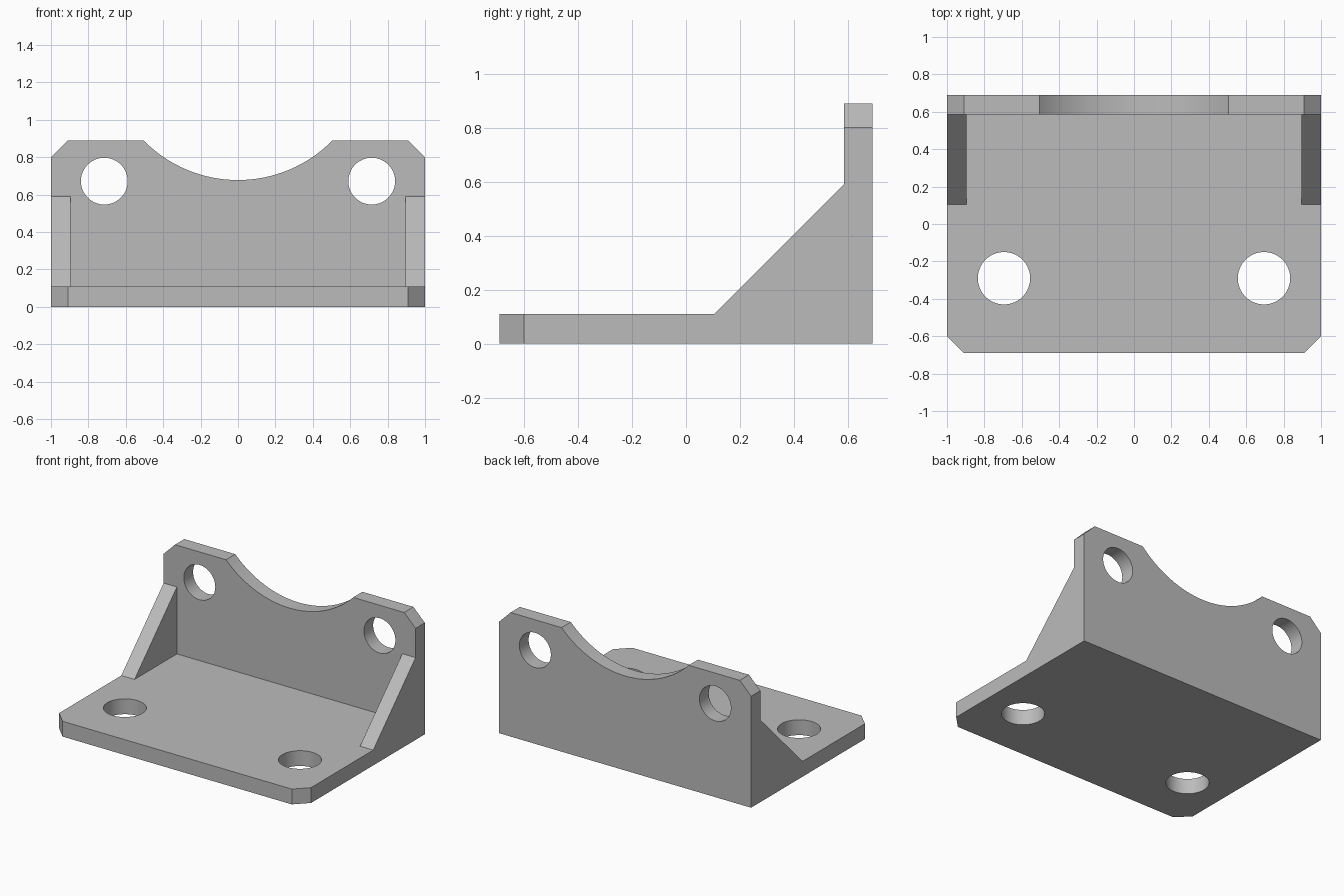
import bpy
import bmesh
import math
from mathutils import Matrix, Vector

cube = bpy.data.objects.get("Cube")
if cube:
    bpy.data.objects.remove(cube, do_unlink=True)

HALF_W, HALF_D, HEIGHT = 1.0, 0.69, 0.89
PLATE = 0.11             # base thickness
WALL_Y = 0.585           # front face of the upright wall
RIB_TOP, RIB_Y = 0.59, 0.105
RIB_X = 0.895            # inner face of the side ribs
CHAMFER = 0.09

grey = bpy.data.materials.new("light grey")
grey.use_nodes = True
colour = (0.5, 0.5, 0.5, 1)
grey.diffuse_color = colour
grey.node_tree.nodes["Principled BSDF"].inputs["Base Color"].default_value = colour


def make_object(name, bm):
    bmesh.ops.recalc_face_normals(bm, faces=bm.faces)
    mesh = bpy.data.meshes.new(name)
    bm.to_mesh(mesh)
    bm.free()
    mesh.materials.append(grey)
    obj = bpy.data.objects.new(name, mesh)
    bpy.context.collection.objects.link(obj)
    return obj


def prism(name, points, direction):
    """Extrude a closed outline along a direction."""
    bm = bmesh.new()
    face = bm.faces.new([bm.verts.new(p) for p in points])
    out = bmesh.ops.extrude_face_region(bm, geom=[face], use_keep_orig=True)
    moved = [v for v in out["geom"] if isinstance(v, bmesh.types.BMVert)]
    bmesh.ops.translate(bm, verts=moved, vec=Vector(direction))
    return make_object(name, bm)


def cylinder(name, centre, radius, depth, axis, segments=64):
    bm = bmesh.new()
    turn = Matrix.Rotation(math.pi / 2, 4, "X") if axis == "Y" else Matrix()
    bmesh.ops.create_cone(bm, cap_ends=True, segments=segments, radius1=radius,
                          radius2=radius, depth=depth,
                          matrix=Matrix.Translation(centre) @ turn)
    return make_object(name, bm)


# Body: side profile of plate, rib slope and wall, run across the full width
profile = [(-HALF_D, 0), (HALF_D, 0), (HALF_D, HEIGHT), (WALL_Y, HEIGHT),
           (WALL_Y, RIB_TOP), (RIB_Y, PLATE), (-HALF_D, PLATE)]
bracket = prism("angle_bracket", [(-HALF_W, y, z) for y, z in profile],
                (2 * HALF_W, 0, 0))

# Pocket that leaves a triangular rib at each side
pocket = [(-HALF_D - 0.1, PLATE), (WALL_Y, PLATE), (WALL_Y, 1), (-HALF_D - 0.1, 1)]
cutters = [prism("pocket_cutter", [(-RIB_X, y, z) for y, z in pocket],
                 (2 * RIB_X, 0, 0))]

# Round saddle in the top of the wall
half_chord, sag = 0.505, 0.212
radius = (half_chord ** 2 + sag ** 2) / (2 * sag)
cutters.append(cylinder("saddle_cutter", (0, HALF_D, HEIGHT - sag + radius),
                        radius, 0.6, "Y", 128))

for side in (-1, 1):
    # Bolt holes through wall and base
    cutters.append(cylinder("wall_hole_cutter", (side * 0.715, HALF_D, 0.672),
                            0.125, 0.6, "Y"))
    cutters.append(cylinder("base_hole_cutter", (side * 0.695, -0.29, 0),
                            0.14, 0.6, "Z"))
    # Corner chamfers, cut by triangles reaching past the corner
    inner, outer = side * (HALF_W - CHAMFER - 0.1), side * (HALF_W + 0.1)
    reach = 0.1
    cutters.append(prism("wall_corner_cutter",
                         [(inner, 0.4, HEIGHT + reach), (outer, 0.4, HEIGHT + reach),
                          (outer, 0.4, HEIGHT - CHAMFER - reach)], (0, 0.5, 0)))
    cutters.append(prism("base_corner_cutter",
                         [(inner, -HALF_D - reach, -0.1), (outer, -HALF_D - reach, -0.1),
                          (outer, -HALF_D + CHAMFER + reach, -0.1)], (0, 0, 0.4)))

for cutter in cutters:
    cutter.hide_render = True
    cut = bracket.modifiers.new(cutter.name, "BOOLEAN")
    cut.operation = "DIFFERENCE"
    cut.solver = "EXACT"
    cut.object = cutter

# Bake the cuts and drop the cutters
bpy.context.view_layer.update()
graph = bpy.context.evaluated_depsgraph_get()
baked = bpy.data.meshes.new_from_object(bracket.evaluated_get(graph))
bracket.modifiers.clear()
bracket.data = baked
baked.materials.clear()
baked.materials.append(grey)
for poly in baked.polygons:
    poly.material_index = 0
for cutter in cutters:
    bpy.data.objects.remove(cutter, do_unlink=True)

bpy.ops.object.select_all(action="DESELECT")
bracket.select_set(True)
bpy.context.view_layer.objects.active = bracket
bpy.ops.object.shade_smooth_by_angle(angle=math.radians(30))
